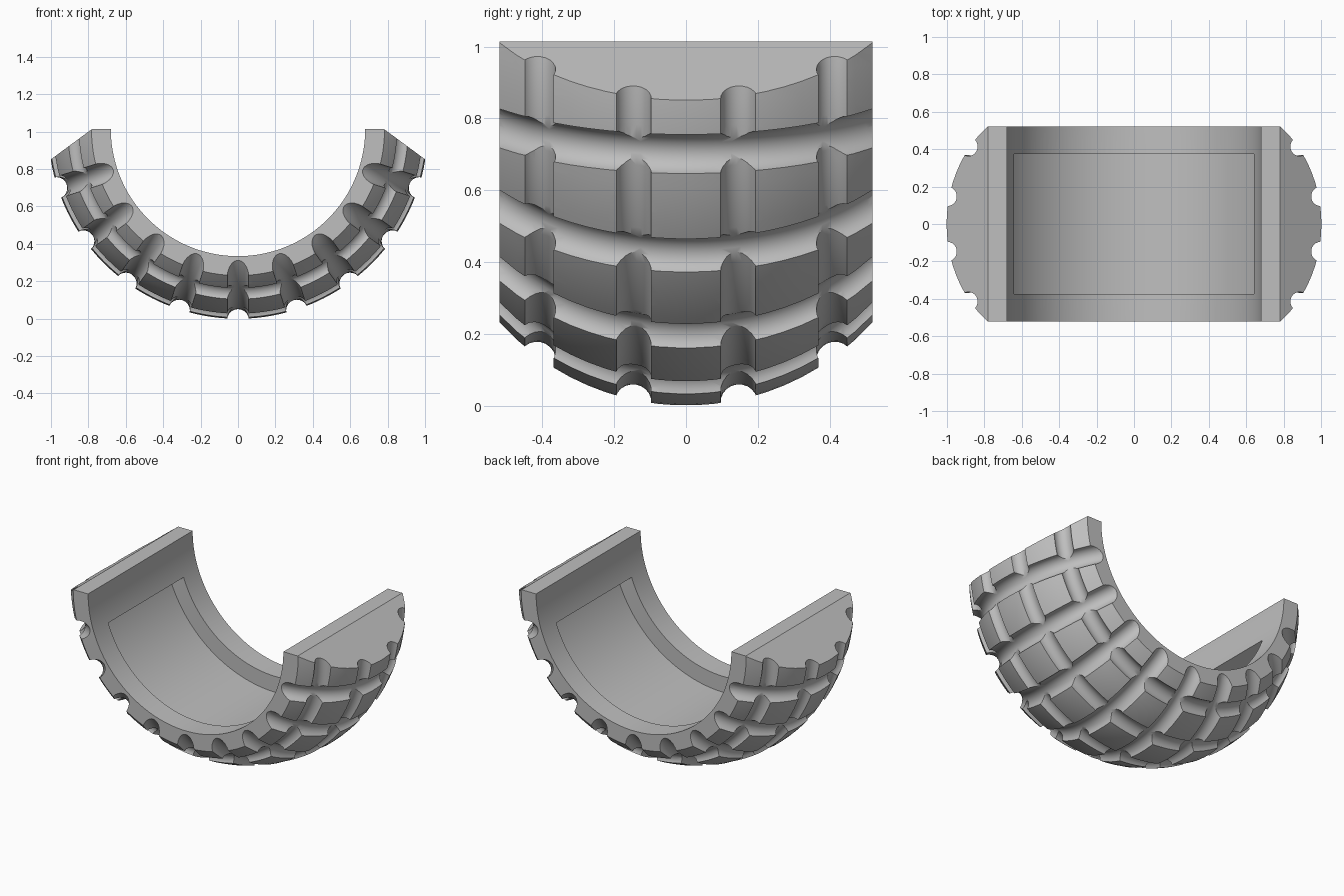
import bpy, bmesh, math
from mathutils import Matrix, Vector

if "Cube" in bpy.data.objects:
    bpy.data.objects.remove(bpy.data.objects["Cube"], do_unlink=True)

AXIS_Z = 1.014                    # height of the arch's axis, which runs along y
HALF_W = 0.52                     # half width of the shell
R_IN, R_POCKET = 0.68, 0.78       # bore and recess radii
CROWN, BASE = 0.70, 0.315         # crown arc radius and its centre's distance from the axis
STEPS = 77                        # segments around the half ring
RING_R, RING_LIFT = 0.051, 0.007  # grooves around: radius, height of centre above the skin
CROSS_R, CROSS_LIFT = 0.058, 0.006  # grooves across


def crown(y):
    """Distance of the outer skin from the axis at a given y."""
    return BASE + math.sqrt(CROWN ** 2 - y ** 2)


def make_object(name, bm):
    bmesh.ops.recalc_face_normals(bm, faces=bm.faces)
    mesh = bpy.data.meshes.new(name)
    bm.to_mesh(mesh)
    bm.free()
    obj = bpy.data.objects.new(name, mesh)
    bpy.context.collection.objects.link(obj)
    return obj


def skin(bm, rings):
    """Join a row of equal closed rings into a capped solid."""
    n = len(rings[0])
    for p, q in zip(rings, rings[1:]):
        for j in range(n):
            k = (j + 1) % n
            bm.faces.new((p[j], p[k], q[k], q[j]))
    bm.faces.new(rings[0])
    bm.faces.new(rings[-1])


def sweep(name, profile, half_angle, steps):
    """Turn a closed (y, radius) profile about the axis, centred on straight down."""
    bm = bmesh.new()
    rings = []
    for i in range(steps + 1):
        a = math.radians(half_angle * (2 * i / steps - 1))
        rings.append([bm.verts.new((r * math.sin(a), y, AXIS_Z - r * math.cos(a)))
                      for y, r in profile])
    skin(bm, rings)
    return make_object(name, bm)


def ring_profile(y, sides=21):
    """Round (y, radius) section of a groove, set just outside the skin at y."""
    tilt = math.asin(y / CROWN)
    cy = y + RING_LIFT * math.sin(tilt)
    cr = crown(y) + RING_LIFT * math.cos(tilt)
    return [(cy + RING_R * math.cos(math.tau * j / sides + 0.1),
             cr + RING_R * math.sin(math.tau * j / sides + 0.1)) for j in range(sides)]


def cross_rod(angle, half_arc=58, steps=47, sides=21):
    """Bent rod that follows the crown from front to back at one angle."""
    bm = bmesh.new()
    out = Vector((math.sin(angle), 0, -math.cos(angle)))
    side = Vector((math.cos(angle), 0, math.sin(angle)))
    centre = Vector((0, 0, AXIS_Z)) + out * BASE
    rings = []
    for i in range(steps + 1):
        t = math.radians(half_arc * (2 * i / steps - 1))
        ray = out * math.cos(t) + Vector((0, math.sin(t), 0))
        ring = []
        for j in range(sides):
            b = math.tau * j / sides
            d = CROWN + CROSS_LIFT - CROSS_R * math.cos(b)
            ring.append(bm.verts.new(centre + ray * d + side * (CROSS_R * math.sin(b))))
        rings.append(ring)
    skin(bm, rings)
    return make_object("cross_groove_cutter", bm)


def cut(obj, cutter):
    cutter.hide_render = True
    mod = obj.modifiers.new("cut", 'BOOLEAN')
    mod.operation = 'DIFFERENCE'
    mod.solver = 'MANIFOLD'
    mod.object = cutter
    bpy.context.view_layer.objects.active = obj
    bpy.ops.object.modifier_apply(modifier=mod.name)
    bpy.data.objects.remove(cutter, do_unlink=True)


# Half-ring shell with a crowned outside
N = 21
profile = [(-HALF_W, R_IN)]
profile += [(y, crown(y)) for y in (HALF_W * (2 * i / N - 1) for i in range(N + 1))]
profile += [(HALF_W, R_IN)]
shell = sweep("treaded_half_shell", profile, 90, STEPS)

# Recessed panel in the bore
cut(shell, sweep("pocket_cutter",
                 [(-0.375, 0.6), (-0.375, R_POCKET), (0.375, R_POCKET), (0.375, 0.6)], 70.5, 61))

# Grooves running around the shell, on the same rays as its segments
for y in (-0.41, -0.146, 0.146, 0.41):
    cut(shell, sweep("ring_groove_cutter", ring_profile(y),
                     90 * (STEPS + 2) / STEPS, STEPS + 2))

# Grooves running across the shell
for i in range(-4, 5):
    cut(shell, cross_rod(math.radians(18 * i)))

# Sloped shoulders beside the flat ends
slope = math.atan2(0.162, 0.22)
for side in (-1, 1):
    bm = bmesh.new()
    bmesh.ops.create_cube(bm, size=1)
    bmesh.ops.transform(bm, verts=bm.verts, matrix=(
        Matrix.Translation((side * 0.78, 0, AXIS_Z))
        @ Matrix.Rotation(side * slope, 4, 'Y')
        @ Matrix.Translation((0, 0, 0.25))
        @ Matrix.Diagonal((1.2, 1.4, 0.5, 1))))
    cut(shell, make_object("shoulder_cutter", bm))

# Single grey finish
grey = bpy.data.materials.new("plain_grey")
grey.use_nodes = True
colour = (0.52, 0.52, 0.52, 1)
grey.diffuse_color = colour
grey.node_tree.nodes["Principled BSDF"].inputs["Base Color"].default_value = colour
shell.data.materials.clear()
shell.data.materials.append(grey)

# Smooth skin with crisp groove edges
bpy.ops.object.select_all(action='DESELECT')
shell.select_set(True)
bpy.context.view_layer.objects.active = shell
bpy.ops.object.shade_smooth_by_angle(angle=math.radians(30))
